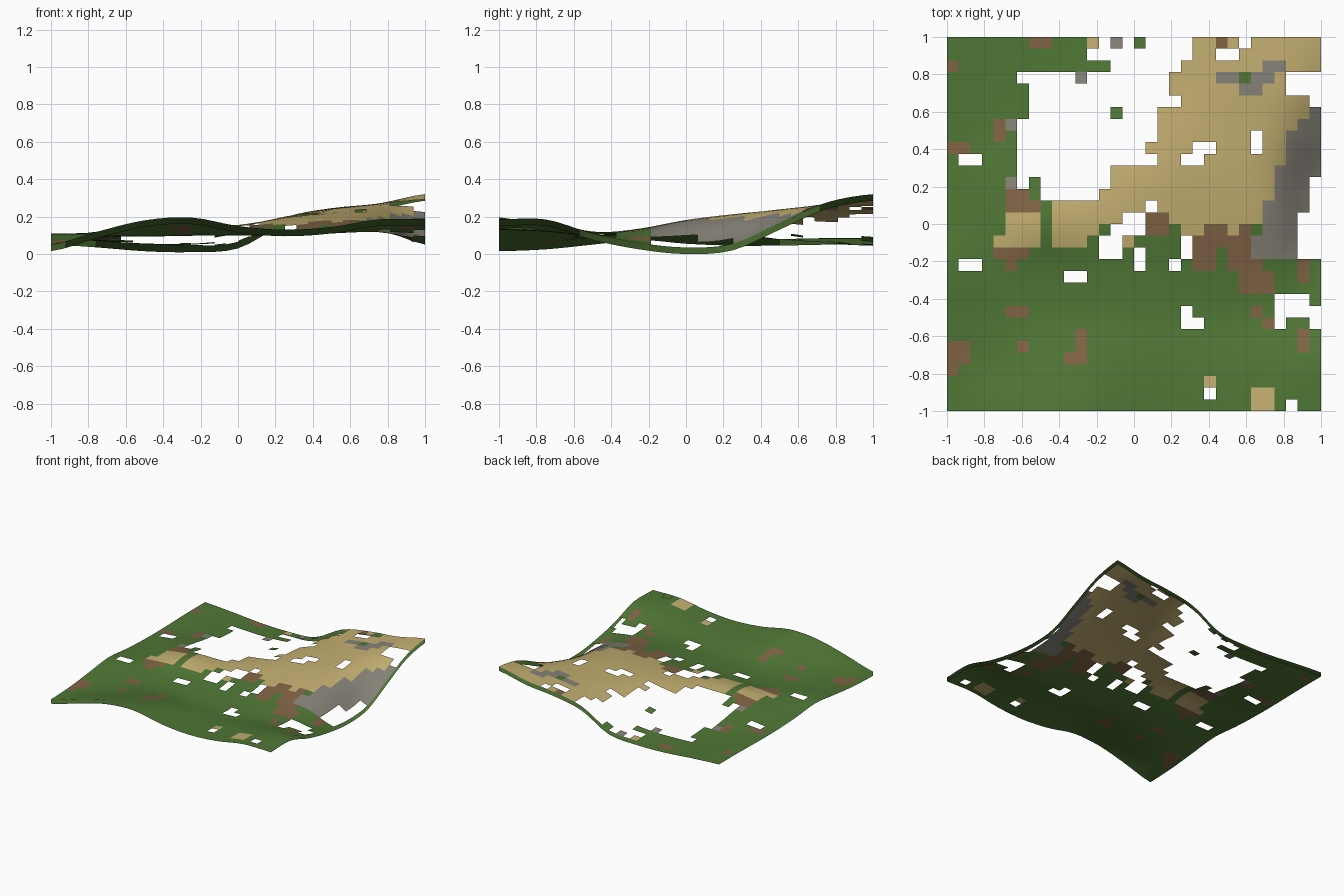
import bpy
import bmesh
from mathutils import Vector

if "Cube" in bpy.data.objects:
    bpy.data.objects.remove(bpy.data.objects["Cube"], do_unlink=True)

CELLS = 32      # tiles along each side
RIM = 0.035     # depth of the border skirt


def make_material(name, colour):
    mat = bpy.data.materials.new(name)
    mat.use_nodes = True
    mat.diffuse_color = (*colour, 1)
    bsdf = mat.node_tree.nodes["Principled BSDF"]
    bsdf.inputs["Base Color"].default_value = (*colour, 1)
    bsdf.inputs["Roughness"].default_value = 0.9
    return mat


GRASS, SAND, SOIL, ROCK, HOLE = range(5)
materials = [
    make_material("grass green", (0.08, 0.185, 0.036)),
    make_material("dry sand", (0.55, 0.43, 0.165)),
    make_material("brown soil", (0.22, 0.127, 0.06)),
    make_material("grey rock", (0.24, 0.225, 0.19)),
]

# Hill heights in hundredths on a coarse lattice, front row first
HILLS = (
    (5, 12, 18, 19.5, 15, 13, 14.5, 18.5, 18.5),
    (6, 9, 13, 15, 13, 12, 14, 17, 18.5),
    (8.5, 9, 9.5, 10, 10, 10, 11, 12, 11),
    (11, 11, 10.5, 11, 11.5, 12, 13.5, 12.5, 6),
    (9, 12, 15.5, 15, 14.5, 16, 18, 16.5, 3.5),
    (8, 11, 12, 13, 15.5, 19, 21, 19.5, 5.5),
    (8, 8, 8, 9, 13, 20, 22.5, 23.5, 16.5),
    (8.5, 7, 6, 6, 9.5, 19.5, 24, 26.5, 27.5),
    (8.5, 7, 5, 4.5, 6.5, 19.5, 24.5, 27, 32),
)


def spline(values, t):
    """Smooth curve through evenly spaced values, t from -1 to 1."""
    last = len(values) - 1
    pos = (t + 1) / 2 * last
    i = max(0, min(last - 1, int(pos)))
    f = pos - i
    a, b, c, d = (values[max(0, min(last, i + k))] for k in (-1, 0, 1, 2))
    return b + f / 2 * (c - a + f * (2 * a - 5 * b + 4 * c - d
                                     + f * (3 * (b - c) + d - a)))


def height(x, y):
    return spline([spline(row, x) for row in HILLS], y) / 100


def hill_normal(x, y, step=0.03):
    return Vector((height(x - step, y) - height(x + step, y),
                   height(x, y - step) - height(x, y + step),
                   2 * step)).normalized()


# Region outlines: first column of each region, row by row from the back
SAND_START = (21, 21, 20, 19, 19, 20, 18, 18, 18, 17, 18, 14, 14, 13, 9, 9)
BASIN_START = (13, 12, 14, 6, 7, 7, 7, 6, 6, 6, 6, 6, 6, 8)
CLIFF_TOP_ROW = 6
CLIFF_START = (31, 30, 29, 29, 29, 28, 28, 28, 27, 27, 27, 26, 26)
CLIFF_END = (32, 32, 32, 32, 32, 32, 31, 31, 31, 30, 30, 30, 30)

# Small patches: column, row, width, depth in tiles
soil_patches = [
    (7, 0, 2, 1), (23, 0, 1, 1), (0, 2, 1, 1), (4, 7, 1, 2), (0, 9, 2, 1),
    (5, 13, 2, 1), (5, 14, 3, 1), (17, 15, 2, 2),
    (22, 16, 2, 1), (25, 16, 1, 1), (21, 17, 5, 1), (4, 18, 3, 1),
    (21, 18, 2, 2), (24, 18, 2, 1), (5, 19, 1, 1), (24, 19, 3, 1),
    (30, 19, 1, 2), (25, 20, 3, 2), (5, 23, 2, 1), (26, 23, 1, 1),
    (27, 24, 1, 1), (30, 25, 1, 2), (11, 25, 1, 2), (0, 26, 2, 2),
    (6, 26, 1, 1), (10, 27, 2, 1), (0, 28, 1, 1),
]
hole_patches = [
    (25, 0, 1, 1), (23, 1, 2, 1), (29, 3, 3, 2), (31, 5, 1, 1),
    (26, 8, 1, 2), (21, 9, 2, 1), (20, 10, 2, 1), (1, 10, 2, 1),
    (31, 12, 1, 3), (30, 15, 2, 4), (17, 14, 1, 1), (15, 15, 2, 1),
    (14, 16, 3, 1), (13, 17, 2, 2), (20, 17, 1, 2), (1, 19, 2, 1),
    (16, 18, 1, 2), (19, 19, 1, 1), (10, 20, 2, 1), (28, 22, 3, 1),
    (28, 23, 4, 1), (28, 24, 1, 1), (31, 24, 1, 1), (20, 23, 1, 1),
    (20, 24, 2, 1), (22, 30, 1, 1), (29, 31, 1, 1),
]
sand_patches = [
    (12, 0, 1, 1), (5, 15, 3, 2), (9, 16, 4, 1), (4, 17, 4, 1), (9, 17, 3, 1),
    (20, 16, 2, 1), (24, 16, 1, 1), (15, 17, 1, 1),
    (22, 29, 1, 1), (26, 30, 2, 2),
]
rock_patches = [
    (14, 0, 1, 1), (11, 3, 1, 1), (27, 2, 2, 1), (23, 3, 2, 1), (26, 3, 2, 1),
    (25, 4, 2, 1), (5, 7, 1, 1), (5, 12, 1, 1),
]
grass_patches = [(16, 0, 1, 1), (25, 3, 1, 1), (14, 6, 1, 1), (7, 12, 1, 1)]
PATCHES = {SOIL: soil_patches, HOLE: hole_patches, SAND: sand_patches,
           ROCK: rock_patches, GRASS: grass_patches}


def tile_kind(col, row):
    for kind, patches in PATCHES.items():
        for c, r, w, d in patches:
            if c <= col < c + w and r <= row < r + d:
                return kind
    k = row - CLIFF_TOP_ROW
    if 0 <= k < len(CLIFF_START) and CLIFF_START[k] <= col < CLIFF_END[k]:
        return ROCK
    if row < len(SAND_START) and col >= SAND_START[row]:
        return SAND
    if row < len(BASIN_START) and col >= BASIN_START[row]:
        return HOLE
    return GRASS


# Hilly sheet of square tiles
bm = bmesh.new()
bmesh.ops.create_grid(bm, x_segments=CELLS, y_segments=CELLS, size=1)
for v in bm.verts:
    v.co.z = height(v.co.x, v.co.y)

# Tile colours, and the list of tiles that are missing
missing = []
for face in bm.faces:
    centre = face.calc_center_median()
    kind = tile_kind(int((centre.x + 1) / 2 * CELLS),
                     int((1 - centre.y) / 2 * CELLS))
    if kind == HOLE:
        missing.append(face)
    else:
        face.material_index = kind

# Border skirt: the outer edge dropped straight down all the way round
border = [e for e in bm.edges if e.is_boundary]
skirt = bmesh.ops.extrude_edge_only(bm, edges=border)["geom"]
for part in skirt:
    if isinstance(part, bmesh.types.BMVert):
        part.co.z -= RIM
    elif isinstance(part, bmesh.types.BMFace):
        part.material_index = GRASS
        part.normal_update()
        if part.normal.dot(part.calc_center_median()) < 0:
            part.normal_flip()

# Open the holes
bmesh.ops.delete(bm, geom=missing, context="FACES")
for face in bm.faces:
    face.smooth = True

mesh = bpy.data.meshes.new("ground_tiles")
bm.to_mesh(mesh)
bm.free()
for mat in materials:
    mesh.materials.append(mat)

# Shade skirt and tiles alike with the slope of the hills
mesh.normals_split_custom_set_from_vertices(
    [hill_normal(v.co.x, v.co.y) for v in mesh.vertices])
ground = bpy.data.objects.new("ground_tiles", mesh)
bpy.context.collection.objects.link(ground)
